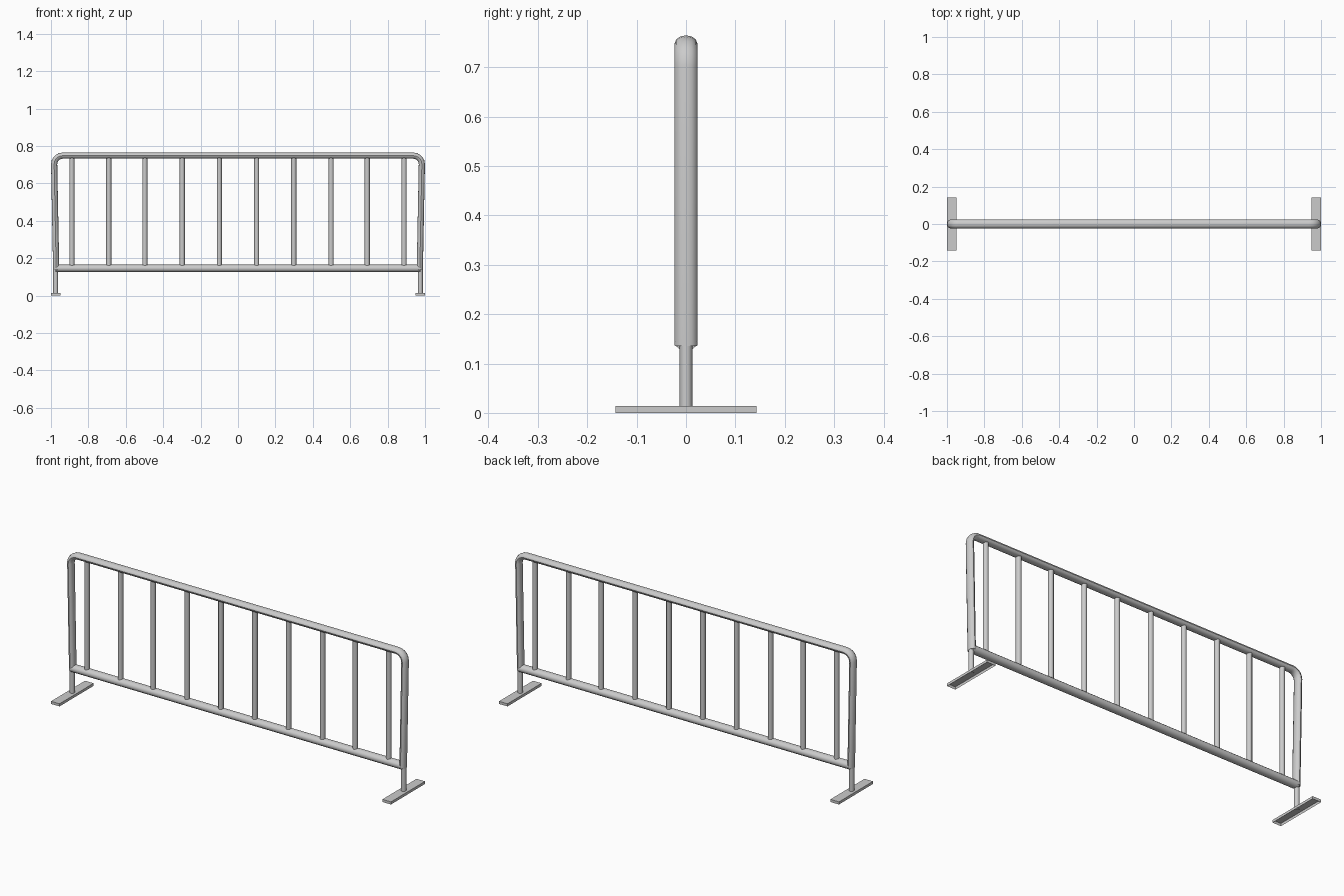
import bpy, bmesh, math
from mathutils import Vector

if "Cube" in bpy.data.objects:
    bpy.data.objects.remove(bpy.data.objects["Cube"])

SIDES = 12


def finish(bm, name, smooth=True):
    bmesh.ops.recalc_face_normals(bm, faces=bm.faces)
    me = bpy.data.meshes.new(name)
    bm.to_mesh(me)
    bm.free()
    ob = bpy.data.objects.new(name, me)
    bpy.context.collection.objects.link(ob)
    if smooth:
        bpy.ops.object.select_all(action='DESELECT')
        ob.select_set(True)
        bpy.context.view_layer.objects.active = ob
        bpy.ops.object.shade_smooth_by_angle(angle=math.radians(40))
    return ob


def tube(name, path, r_y, r_in):
    """Sweep an elliptical section along a path in the XZ plane."""
    pts = [Vector((x, 0, z)) for x, z in path]
    bm = bmesh.new()
    rings = []
    for i, p in enumerate(pts):
        t = (pts[min(i + 1, len(pts) - 1)] - pts[max(i - 1, 0)]).normalized()
        n = Vector((-t.z, 0, t.x))
        rings.append([bm.verts.new(p + n * r_in * math.cos(a) + Vector((0, r_y * math.sin(a), 0)))
                      for a in (2 * math.pi * k / SIDES for k in range(SIDES))])
    for a, b in zip(rings, rings[1:]):
        for k in range(SIDES):
            j = (k + 1) % SIDES
            bm.faces.new((a[k], a[j], b[j], b[k]))
    bm.faces.new(rings[0])
    bm.faces.new(rings[-1])
    return finish(bm, name)


# Outer hoop: slightly splayed uprights, rounded corners, top rail
R = 0.045
cx, cz = 0.938, 0.703
right = [(0.972, 0.136)]
right += [(cx + R * math.cos(a), cz + R * math.sin(a))
          for a in (math.pi / 2 * k / 5 for k in range(6))]
left = [(-x, z) for x, z in reversed(right)]
tube("outer_frame", right + left, 0.023, 0.0165)

# Bottom rail
tube("bottom_rail", [(-0.975, 0.145), (0.975, 0.145)], 0.023, 0.020)

# Vertical bars
for x in (0.1, 0.298, 0.498, 0.691, 0.888):
    for s in (-1, 1):
        tube("vertical_bar", [(s * x, 0.15), (s * x, 0.745)], 0.0135, 0.0135)

# Legs and flat feet, open underneath
for s in (-1, 1):
    tube("leg", [(s * 0.975, 0.012), (s * 0.975, 0.14)], 0.013, 0.013)
    bm = bmesh.new()
    bmesh.ops.create_cube(bm, size=1)
    bmesh.ops.scale(bm, vec=(0.05, 0.286, 0.014), verts=bm.verts)
    bmesh.ops.translate(bm, vec=(s * 0.975, 0, 0.007), verts=bm.verts)
    bm.normal_update()
    bmesh.ops.delete(bm, geom=[f for f in bm.faces if f.normal.z < -0.5], context='FACES_ONLY')
    finish(bm, "foot", smooth=False)
